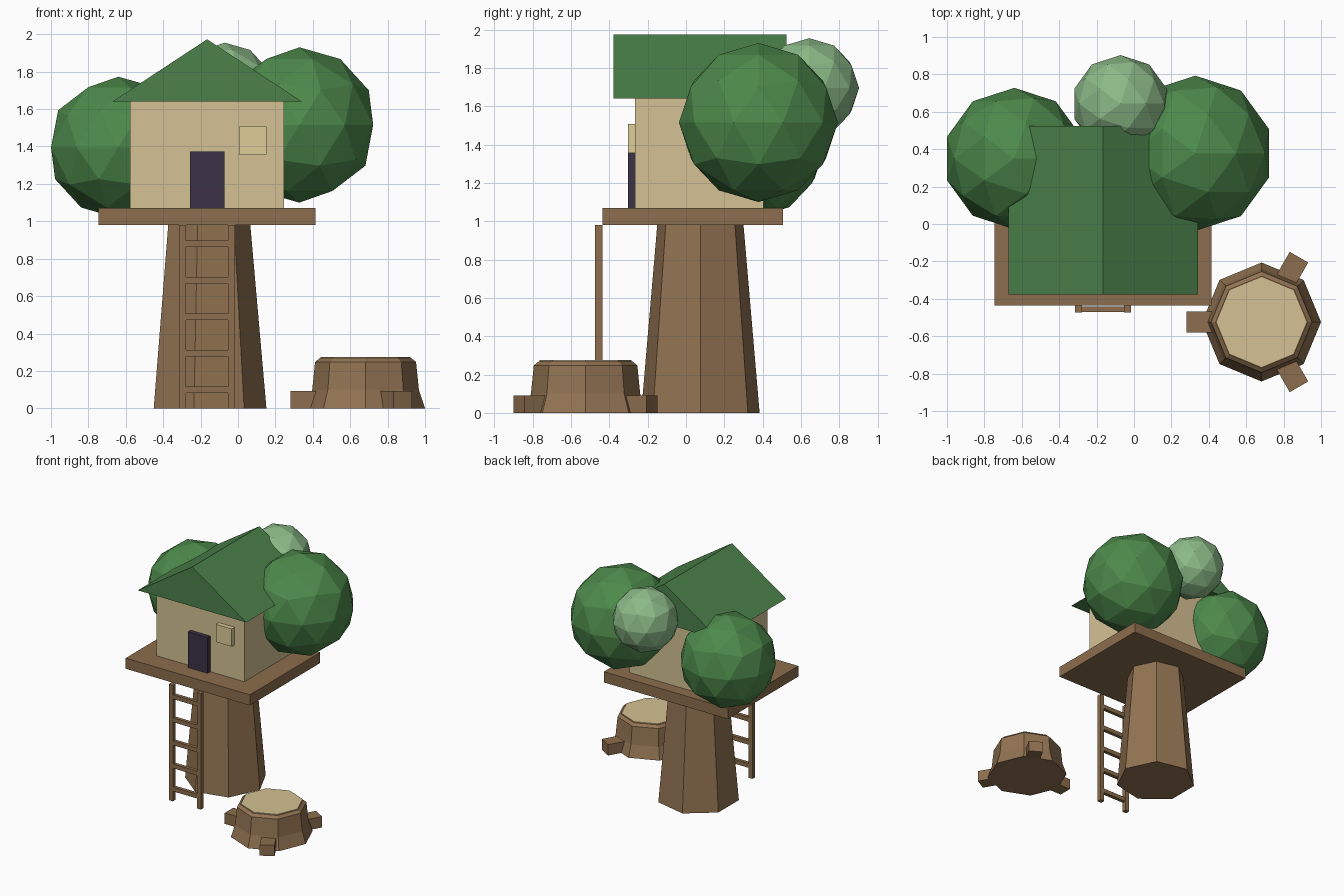
import bpy, bmesh, math
from mathutils import Matrix

if "Cube" in bpy.data.objects:
    bpy.data.objects.remove(bpy.data.objects["Cube"])


def material(name, r, g, b):
    m = bpy.data.materials.new(name)
    m.diffuse_color = [(c / 255) ** 2.2 for c in (r, g, b)] + [1]
    m.use_nodes = True
    m.node_tree.nodes["Principled BSDF"].inputs["Base Color"].default_value = m.diffuse_color
    return m


BARK = material("bark", 145, 115, 83)
PLANK = material("plank", 139, 109, 78)
WALL = material("wall", 212, 192, 146)
ROOF = material("roof_green", 76, 128, 76)
LEAF = material("leaf", 78, 136, 76)
LEAF_PALE = material("leaf_pale", 138, 184, 134)
DARK = material("dark_door", 62, 52, 72)
GLASS = material("window_yellow", 220, 204, 150)


def make(name, bm, mat):
    bmesh.ops.recalc_face_normals(bm, faces=bm.faces)
    mesh = bpy.data.meshes.new(name)
    bm.to_mesh(mesh)
    bm.free()
    mesh.materials.append(mat)
    ob = bpy.data.objects.new(name, mesh)
    bpy.context.collection.objects.link(ob)
    return ob


def box(name, x, y, z, mat):
    """Box from (min, max) ranges."""
    bm = bmesh.new()
    bmesh.ops.create_cube(bm, size=1)
    for v in bm.verts:
        v.co = [r[0] + (c + 0.5) * (r[1] - r[0]) for c, r in zip(v.co, (x, y, z))]
    return make(name, bm, mat)


def lathe(name, cx, cy, sides, profile, mat):
    """Capped faceted solid from (radius, z) rings, first corner on +x."""
    bm = bmesh.new()
    rings = []
    for r, z in profile:
        angles = [math.tau * i / sides for i in range(sides)]
        rings.append([bm.verts.new((cx + r * math.cos(a), cy + r * math.sin(a), z)) for a in angles])
    for lo, hi in zip(rings, rings[1:]):
        for i in range(sides):
            j = (i + 1) % sides
            bm.faces.new((lo[i], lo[j], hi[j], hi[i]))
    bm.faces.new(rings[0])
    bm.faces.new(rings[-1])
    return make(name, bm, mat)


def foliage(name, centre, radius, mat):
    bm = bmesh.new()
    bmesh.ops.create_icosphere(bm, subdivisions=2, radius=radius, matrix=Matrix.Translation(centre))
    return make(name, bm, mat)


# Trunk and platform
lathe("trunk", -0.165, 0.075, 7, [(0.317, 0), (0.23, 0.99)], BARK)
box("platform", (-0.745, 0.415), (-0.435, 0.505), (0.98, 1.07), PLANK)

# House with door and window
box("house_walls", (-0.577, 0.246), (-0.265, 0.405), (1.07, 1.64), WALL)
box("door", (-0.257, -0.072), (-0.302, -0.26), (1.07, 1.372), DARK)
box("window", (0.005, 0.153), (-0.302, -0.26), (1.356, 1.506), GLASS)

# Gable roof: triangle extruded along y
bm = bmesh.new()
tri = bm.faces.new([bm.verts.new((x, -0.378, z)) for x, z in ((-0.672, 1.64), (0.342, 1.64), (-0.165, 1.973))])
ext = bmesh.ops.extrude_face_region(bm, geom=[tri], use_keep_orig=True)
bmesh.ops.translate(bm, vec=(0, 0.902, 0), verts=[v for v in ext["geom"] if isinstance(v, bmesh.types.BMVert)])
make("roof", bm, ROOF)

# Ladder
for side, x in (("left", -0.315), ("right", -0.053)):
    box(f"ladder_rail_{side}", (x, x + 0.038), (-0.474, -0.436), (0, 0.98), PLANK)
for i in range(5):
    z = 0.1 + i * 0.195
    box(f"ladder_rung_{i + 1}", (-0.28, -0.05), (-0.47, -0.44), (z - 0.018, z + 0.018), PLANK)

# Foliage balls
foliage("foliage_left", (-0.64, 0.35, 1.395), 0.378, LEAF)
foliage("foliage_right", (0.328, 0.378, 1.515), 0.415, LEAF)
foliage("foliage_back", (-0.072, 0.643, 1.695), 0.26, LEAF_PALE)

# Stump with cut face and three roots
SX, SY = 0.682, -0.524
lathe("stump", SX, SY, 8, [(0.318, 0), (0.285, 0.1), (0.27, 0.248), (0.245, 0.268)], BARK)
lathe("stump_cut_face", SX, SY, 8, [(0.24, 0.25), (0.24, 0.275)], WALL)
for i, deg in enumerate((60, 180, 300)):
    root = box(f"stump_root_{i + 1}", (0.18, 0.4), (-0.057, 0.057), (0, 0.092), PLANK)
    root.data.transform(Matrix.Translation((SX, SY, 0)) @ Matrix.Rotation(math.radians(deg), 4, "Z"))
